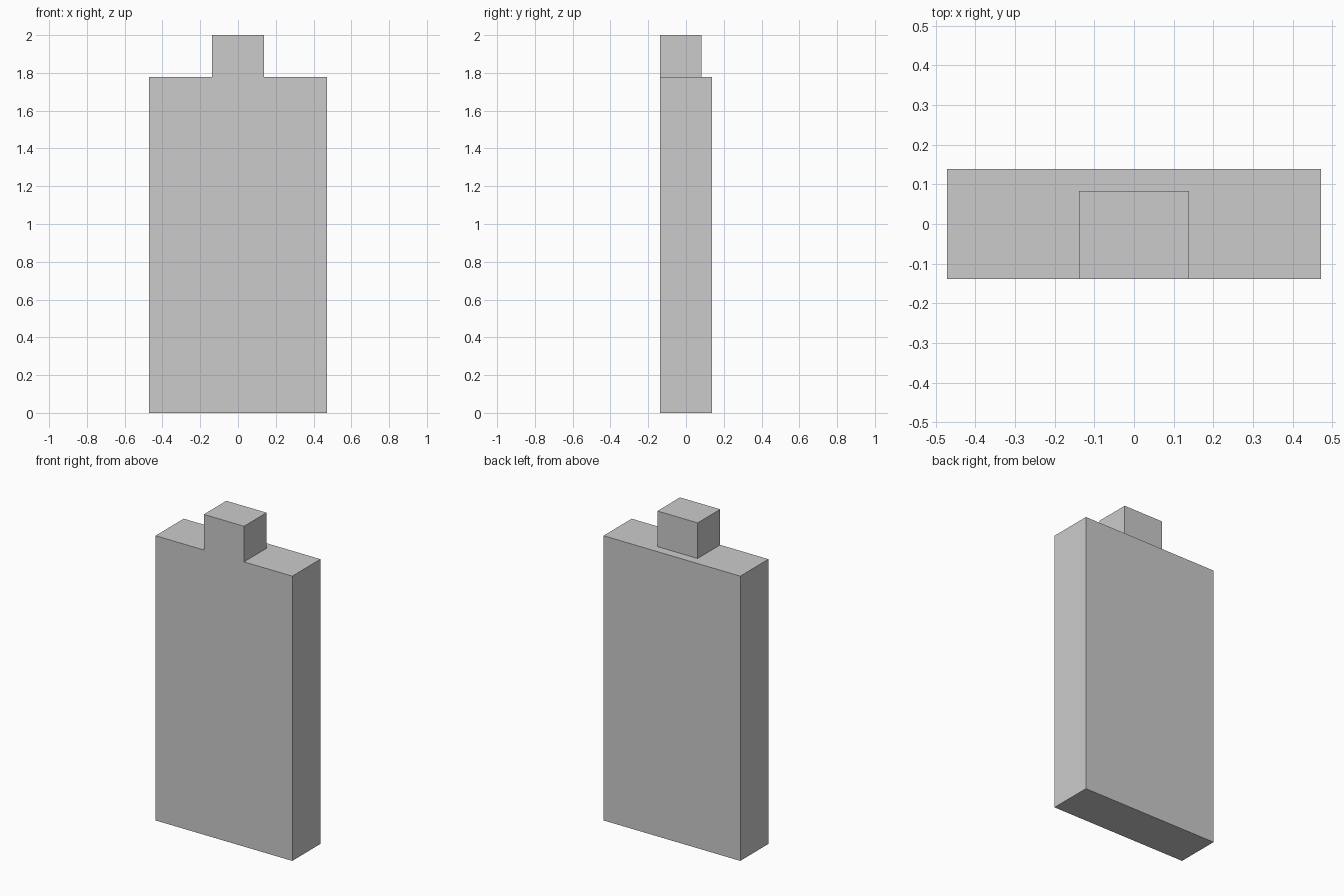
import bpy
import bmesh
from mathutils import Vector

if "Cube" in bpy.data.objects:
    bpy.data.objects.remove(bpy.data.objects["Cube"])

U = 2 / 36  # grid module: the model is 36 modules tall


def box(name, low, high):
    """Axis-aligned box between two corners, given in modules."""
    low, high = Vector(low) * U, Vector(high) * U
    bm = bmesh.new()
    bmesh.ops.create_cube(bm, size=1)
    bmesh.ops.scale(bm, vec=high - low, verts=bm.verts)
    mesh = bpy.data.meshes.new(name)
    bm.to_mesh(mesh)
    bm.free()
    obj = bpy.data.objects.new(name, mesh)
    obj.location = (low + high) / 2
    bpy.context.collection.objects.link(obj)
    return obj


# Tall slab body
box("body", (-8.5, -2.5, 0), (8.5, 2.5, 32))

# Small block on top, flush with the front face
box("top_block", (-2.5, -2.5, 32), (2.5, 1.5, 36))
